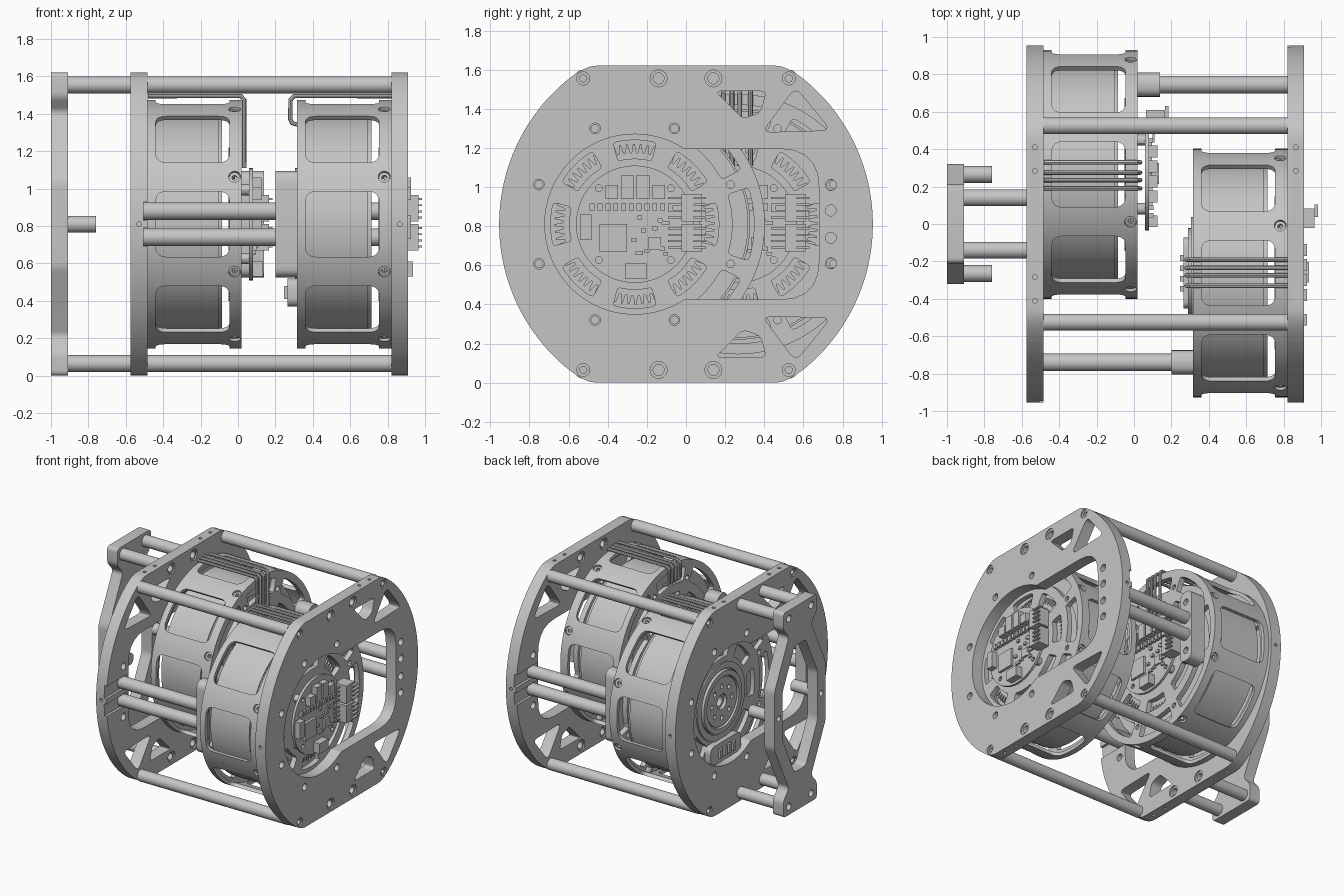
import bpy, bmesh, math, random
from mathutils import Matrix, Vector

cube = bpy.data.objects.get("Cube")
if cube:
    bpy.data.objects.remove(cube)
random.seed(4)
MID = 0.81
PITCH = math.pi / 4
AXES = Matrix(((0, 0, 1, 0), (1, 0, 0, 0), (0, 1, 0, 0), (0, 0, 0, 1)))

grey = bpy.data.materials.new("machined grey")
grey.use_nodes = True
grey.diffuse_color = (0.56, 0.56, 0.56, 1)
grey.node_tree.nodes["Principled BSDF"].inputs["Base Color"].default_value = (0.56, 0.56, 0.56, 1)
parts = []


def polar(r, a):
    return (r * math.cos(a), r * math.sin(a))


def circle(r, y=0, z=0, n=24):
    return [(y + r * math.cos(i * math.tau / n), z + r * math.sin(i * math.tau / n)) for i in range(n)]


def rounded(points, d, steps=5):
    out = []
    for i, p in enumerate(points):
        p, a, b = Vector(p), Vector(points[i - 1]), Vector(points[(i + 1) % len(points)])
        s = p + (a - p).normalized() * min(d, (a - p).length * 0.48)
        e = p + (b - p).normalized() * min(d, (b - p).length * 0.48)
        for k in range(steps + 1):
            t = k / steps
            out.append(tuple(s * (1 - t) ** 2 + p * 2 * t * (1 - t) + e * t * t))
    return out


def rect(y0, y1, z0, z1, d=0):
    pts = [(y0, z0), (y1, z0), (y1, z1), (y0, z1)]
    return rounded(pts, d) if d else pts


def sector(r0, r1, mid, half, n=8):
    arc = [mid - half + 2 * half * i / n for i in range(n + 1)]
    return [polar(r1, a) for a in arc] + [polar(r0, a) for a in reversed(arc)]


def radial(mesh, k, x=0):
    """Turns a slab to point outwards around a motor axis."""
    c, s = polar(1, k * PITCH)
    mesh.transform(Matrix(((0, 1, 0, x), (c, 0, s, 0), (s, 0, -c, 0), (0, 0, 0, 1))))
    return mesh


def curve_mesh(curve, matrix):
    ob = bpy.data.objects.new("helper", curve)
    bpy.context.scene.collection.objects.link(ob)
    dg = bpy.context.evaluated_depsgraph_get()
    mesh = bpy.data.meshes.new_from_object(ob.evaluated_get(dg))
    bpy.data.objects.remove(ob)
    bpy.data.curves.remove(curve)
    bm = bmesh.new()
    bm.from_mesh(mesh)
    bmesh.ops.remove_doubles(bm, verts=bm.verts, dist=1e-5)
    bm.transform(matrix)
    bmesh.ops.recalc_face_normals(bm, faces=bm.faces)
    bm.to_mesh(mesh)
    bm.free()
    return mesh


def spline(curve, pts, closed):
    s = curve.splines.new("POLY")
    s.points.add(len(pts) - 1)
    for p, q in zip(s.points, pts):
        p.co = (*q, *([0] * (3 - len(q))), 1)
    s.use_cyclic_u = closed


def slab(loops, x0, x1):
    """Outline with holes, in y and z, made solid from x0 to x1."""
    curve = bpy.data.curves.new("helper", "CURVE")
    curve.dimensions, curve.fill_mode = "2D", "BOTH"
    curve.extrude = (x1 - x0) / 2
    for loop in loops:
        spline(curve, loop, True)
    return curve_mesh(curve, Matrix.Translation(((x0 + x1) / 2, 0, 0)) @ AXES)


def wire(pts, r):
    curve = bpy.data.curves.new("helper", "CURVE")
    curve.dimensions, curve.bevel_depth, curve.bevel_resolution = "3D", r, 2
    curve.use_fill_caps = True
    spline(curve, pts, False)
    return curve_mesh(curve, Matrix.Identity(4))


def cut(mesh, tools):
    bm = bmesh.new()
    for tool in tools:
        bm.from_mesh(tool)
    joined = bpy.data.meshes.new("helper")
    bm.to_mesh(joined)
    bm.free()
    pair = [bpy.data.objects.new("helper", m) for m in (mesh, joined)]
    for ob in pair:
        bpy.context.scene.collection.objects.link(ob)
    mod = pair[0].modifiers.new("cut", "BOOLEAN")
    mod.operation, mod.solver, mod.object = "DIFFERENCE", "EXACT", pair[1]
    dg = bpy.context.evaluated_depsgraph_get()
    result = bpy.data.meshes.new_from_object(pair[0].evaluated_get(dg))
    for ob in pair:
        bpy.data.objects.remove(ob)
    return result


def add(name, mesh, loc=(0, 0, MID)):
    mesh.materials.clear()
    mesh.materials.append(grey)
    ob = bpy.data.objects.new(name, mesh)
    ob.location = loc
    bpy.context.scene.collection.objects.link(ob)
    parts.append(ob)


def motor_part(name, mesh):
    add("rear_motor_" + name, mesh, (-0.485, 0.265, MID))
    add("front_motor_" + name, mesh, (0.315, -0.262, MID))


# Side plates: clipped disc, motor bore joined to a window, lightening holes
half = [polar(0.955, math.radians(a)) for a in range(-50, 51, 2)]
shoulder = [(0.569, 0.766), (0.529, 0.79), (0.492, 0.805), (0.46, MID)]
half = [(y, -z) for y, z in reversed(shoulder)] + half + shoulder
outline = half + [(-y, -z) for y, z in half]
start = math.asin(0.385 / 0.46)
bore = [(-0.262 + 0.46 * math.cos(a), 0.46 * math.sin(a))
        for a in (start + (math.tau - 2 * start) * i / 60 for i in range(61))]
corner = rounded([(0.1, -0.385), (0.68, -0.385), (0.68, 0.385), (0.1, 0.385)], 0.2)
bore += corner[6:18]
for name, x0, flip, inside in (("front_side_plate", 0.82, 1, 0.82), ("rear_side_plate", -0.575, -1, -0.485)):
    loops = [outline, bore]
    for s in (1, -1):
        loops.append(rounded([(0.15, s * 0.68), (0.41, s * 0.68), (0.38, s * 0.57), (0.29, s * 0.54)], 0.03))
        loops.append(rounded([(0.56, s * 0.7), (0.74, s * 0.48), (0.39, s * 0.47)], 0.05))
        loops += [circle(0.033, y, s * 0.745) for y in (-0.525, 0.525)]
        loops += [circle(0.043, y, s * 0.745) for y in (-0.14, 0.14)]
        loops += [circle(0.028, 0.74, s * z) for z in (0.07, 0.2)]
        for y in (-0.525, -0.14, 0.14, 0.525):
            r = 0.033 if abs(y) > 0.5 else 0.043
            add("plate_bush", slab([circle(r, y, s * 0.745), circle(r - 0.015, y, s * 0.745)],
                                   x0 + 0.01, x0 + 0.08))
    loops += [circle(0.027, -0.262 + 0.53 * math.cos(a), 0.53 * math.sin(a))
              for a in (PITCH * (k + 0.5) for k in range(1, 7))]
    plate = slab([[(flip * y, z) for y, z in l] for l in loops], x0, x0 + 0.09)
    # rod grooves and small edge holes
    grooves = [rect(*sorted((flip * 0.695, flip * 1.1)), z - 0.049, z + 0.049) for z in (-0.07, 0.07)]
    edge = [circle(0.013, x0 + 0.045, y, 12) for y in (-0.41, -0.285, 0.285, 0.41)]
    tools = [slab(grooves, inside - 0.02, inside + 0.02)]
    tools += [radial(slab(edge, 0.77, 0.85), k) for k in (2, 6)]
    tools += [radial(slab([circle(0.013, x0 + 0.045, 0, 12)], 0.91, 1), k) for k in (0, 4)]
    add(name, cut(plate, tools))

# Long tie rods, and the shorter rods held by a clamp block on each motor
for y in (-0.525, 0.525):
    for z in (-0.745, 0.745):
        add("tie_rod", slab([circle(0.045, y, z)], -0.485, 0.82))
for y, x0, x1, b0, b1 in ((-0.74, -0.505, 0.25, 0.2, 0.315), (0.745, 0.1, 0.84, 0.02, 0.14)):
    for z in (-0.07, 0.07):
        add("clamp_rod", slab([circle(0.047, y, z)], x0, x1))
    holes = [circle(0.025, y, z) for z in (-0.2, 0.2)]
    add("clamp_block", slab([rect(y - 0.065, y + 0.065, -0.285, 0.285, 0.06)] + holes, b0, b1))

# End bracket with its rods and pegs
side = [(0.32, 0.23), (0.14, 0.6), (0.21, 0.68), (0.21, MID)]
side = [(y, -z) for y, z in reversed(side)] + side
frame = rounded(side + [(-y, -z) for y, z in side], 0.03)
inner = rounded([(0.22, -0.19), (0.22, 0.19), (0.07, 0.5), (-0.07, 0.5),
                 (-0.22, 0.19), (-0.22, -0.19), (-0.07, -0.5), (0.07, -0.5)], 0.03)
holes = [circle(0.027, y, z) for y in (-0.14, 0.14) for z in (-0.745, 0.745)]
holes += [circle(0.022, y, 0) for y in (-0.265, 0.265)]
add("end_bracket", slab([frame, inner] + holes, -1, -0.91))
for y in (-0.14, 0.14):
    for z in (-0.745, 0.745):
        add("bracket_rod", slab([circle(0.045, y, z)], -0.91, -0.575))
for s in (-1, 1):
    add("bracket_peg", slab([circle(0.045, s * 0.265)], -0.91, -0.76))

# Motor housing: tube with eight rounded windows and eight screw holes
tools = [radial(slab([rect(0.045, 0.44, -0.175, 0.175, 0.06)], 0.45, 0.85), k) for k in range(8)]
tools += [radial(slab([circle(0.032, n=16)], 0.6, 0.75), k + 0.5, 0.467) for k in range(8)]
motor_part("housing", cut(slab([circle(0.665, n=96), circle(0.637, n=96)], 0, 0.505), tools))
for k in range(8):
    motor_part("side_screw", radial(slab([circle(0.03, n=16), circle(0.014, n=16)], 0.6, 0.65), k + 0.5, 0.467))

# Motor inside: rotor drum, lip and toothed stator
motor_part("drum", slab([circle(0.59, n=96), circle(0.25, n=48)], 0.04, 0.38))
motor_part("drum_lip", slab([circle(0.58, n=96), circle(0.47, n=96)], 0.38, 0.4))
teeth = [polar(0.41 if i % 4 < 2 else 0.365, i * math.tau / 288) for i in range(288)]
motor_part("stator", slab([teeth, circle(0.2)], 0.435, 0.46))

# Motor end caps with curved slots and screw holes
slots = [rounded(sector(r0, r1, k * PITCH, h), 0.02, 2)
         for k in range(8) for r0, r1, h in ((0.335, 0.43, 0.26), (0.5, 0.61, 0.31))]
screws = [circle(0.02, *polar(0.53, PITCH * (k + 0.5)), 12) for k in range(8)]
for name, x0, x1, r in (("board_cap", 0.465, 0.505, 0.2), ("output_cap", 0, 0.035, 0.3)):
    motor_part(name, slab([circle(0.637, n=96), circle(r, n=48)] + slots + screws, x0, x1))

# Output hub: stepped rings with bolt holes
bolts = [circle(0.018, *polar(0.125, k * PITCH), 12) for k in range(8)]
for name, r1, r0, x0, extra in (("outer_ring", 0.3, 0.25, -0.01, []), ("bearing_ring", 0.24, 0.2, -0.025, []),
                                ("flange", 0.19, 0.06, -0.015, bolts), ("web", 0.3, 0.04, 0.01, [])):
    motor_part("hub_" + name, slab([circle(r1, n=48), circle(r0, n=48)] + extra, x0, 0.06))
motor_part("terminal", slab([rect(-0.19, 0.19, -0.44, -0.29, 0.05)], -0.05, 0.01))
for k in range(4):
    motor_part("terminal_pin", slab([rect(-0.1 + k * 0.055, -0.07 + k * 0.055, -0.4, -0.33)], -0.07, -0.05))

# Control board with chips, connectors and pins
corners = [polar(0.26, PITCH * (2 * k + 1)) for k in range(4)]
motor_part("board", slab([circle(0.3, n=48)] + [circle(0.018, *p, 12) for p in corners], 0.545, 0.565))
for p in corners:
    motor_part("board_post", slab([circle(0.03, *p, 12)], 0.5, 0.545))
for name, x1, box in (("main_chip", 0.585, (-0.18, -0.04, -0.14, 0.0)),
                      ("second_chip", 0.58, (0.07, 0.135, -0.13, -0.065)),
                      ("left_socket", 0.61, (-0.28, -0.22, -0.08, 0.05)),
                      ("lower_socket", 0.62, (-0.05, 0.06, -0.28, -0.2))):
    motor_part(name, slab([rect(*box)], 0.565, x1))
for i, y in enumerate((-0.15, -0.07, 0.01, 0.09)):
    motor_part("power_chip", slab([rect(y, y + 0.065, 0.13, 0.2 + 0.05 * (i in (1, 2)))], 0.565, 0.61))
for i in range(11):
    motor_part("capacitor", slab([rect(-0.23 + i * 0.04, -0.205 + i * 0.04, 0.07, 0.105)], 0.565, 0.59))
for i in range(14):
    y, z = random.uniform(-0.03, 0.17), random.uniform(-0.18, 0.04)
    motor_part("small_chip", slab([rect(y, y + 0.025, z, z + 0.02)], 0.565, 0.58))
for z in (-0.14, 0.015):
    motor_part("side_connector", slab([rect(0.24, 0.345, z, z + 0.14)], 0.55, 0.65))
    for k in range(4):
        pin = z + 0.015 + k * 0.033
        motor_part("connector_pin", slab([rect(0.17, 0.24, pin, pin + 0.01)], 0.585, 0.595))
        motor_part("connector_pin", slab([rect(0.3, 0.365, pin, pin + 0.01)], 0.65, 0.67))

# Phase wires over each motor
top = 1.495 - MID
for y in (0.19, 0.235, 0.275, 0.33):
    add("rear_wire", wire([(-0.48, y, top), (0.015, y, top), (0.033, y, top - 0.02), (0.033, y, 0.3)], 0.012))
    add("front_wire", wire([(0.82, -y, top), (0.3, -y, top), (0.28, -y, top - 0.02), (0.28, -y, 0.56),
                            (0.29, -y, 0.54), (0.33, -y, 0.53)], 0.012))

# Smooth round walls, keep edges sharp
bpy.ops.object.select_all(action="DESELECT")
for ob in parts:
    ob.select_set(True)
bpy.context.view_layer.objects.active = parts[0]
bpy.ops.object.shade_smooth_by_angle(angle=math.radians(30))
